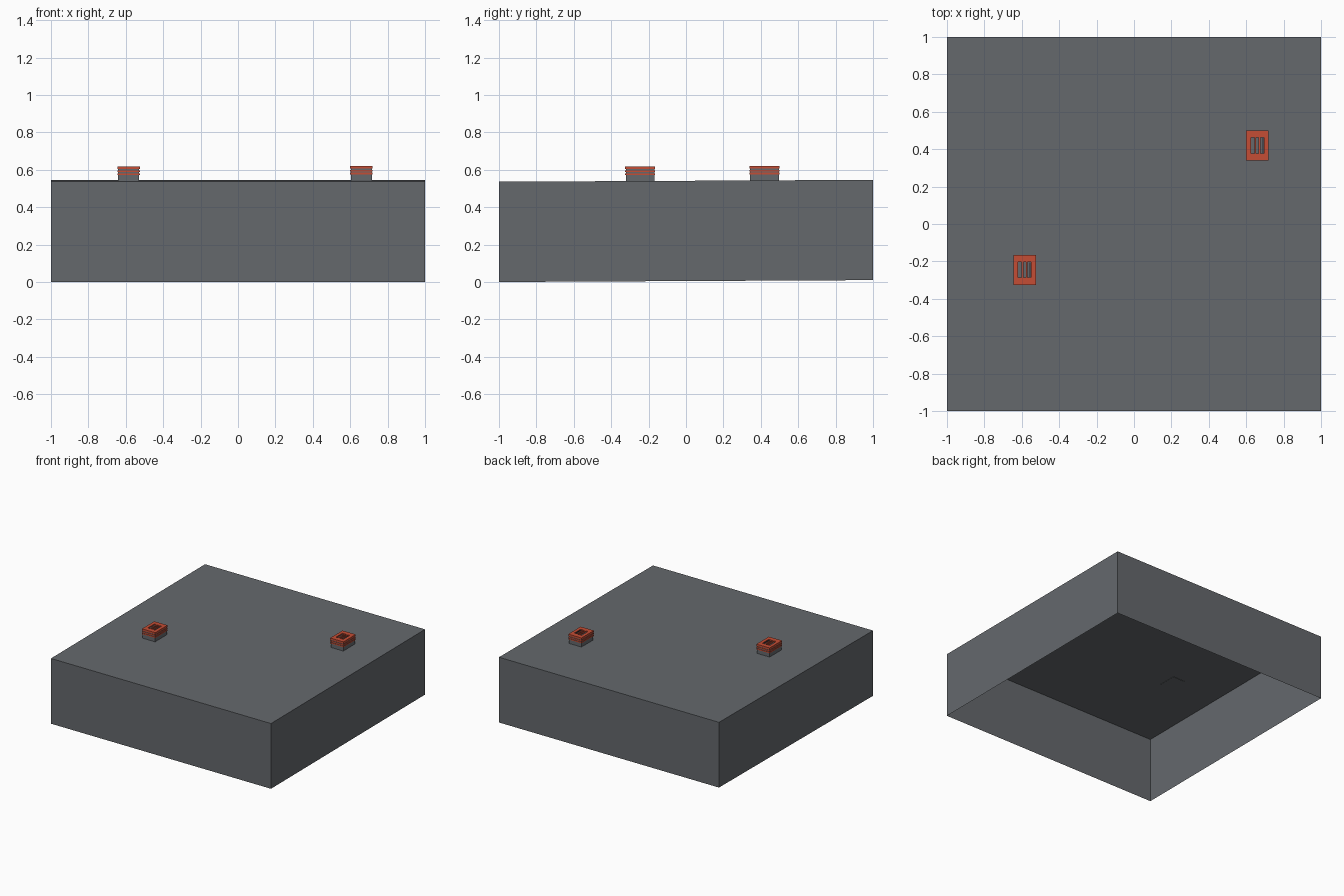
import bpy
import bmesh
from mathutils import Matrix, Vector

cube = bpy.data.objects.get("Cube")
if cube:
    bpy.data.objects.remove(cube, do_unlink=True)


def material(name, rgb):
    m = bpy.data.materials.new(name)
    m.use_nodes = True
    m.diffuse_color = (*rgb, 1)
    m.node_tree.nodes["Principled BSDF"].inputs["Base Color"].default_value = (*rgb, 1)
    return m


GREY = material("slate grey", (0.13, 0.14, 0.152))
RED = material("brick red", (0.56, 0.075, 0.035))
DARK = material("dark slot", (0.02, 0.02, 0.025))
SLOPE = 0.005


def finish(name, bm, mat):
    mesh = bpy.data.meshes.new(name)
    bm.to_mesh(mesh)
    bm.free()
    mesh.materials.append(mat)
    obj = bpy.data.objects.new(name, mesh)
    bpy.context.collection.objects.link(obj)
    return obj


def add_box(bm, center, size):
    matrix = Matrix.Translation(center) @ Matrix.Diagonal((*size, 1))
    return bmesh.ops.create_cube(bm, size=1, matrix=matrix)["verts"]


def box(name, center, size, mat):
    bm = bmesh.new()
    add_box(bm, center, size)
    return finish(name, bm, mat)


# Hollow building shell, open underneath and very slightly tilted
bm = bmesh.new()
add_box(bm, (0, 0, 0.268), (2, 2, 0.536))
bm.faces.ensure_lookup_table()
bottom = [f for f in bm.faces if f.normal.z < -0.5]
bmesh.ops.delete(bm, geom=bottom, context="FACES_ONLY")
for v in bm.verts:
    v.co.z += SLOPE * (v.co.y + 1)
finish("building_shell", bm, GREY)


def roof_vent(side, x, y):
    base = 0.536 + SLOPE * (y + 1)
    w, d, h = 0.12, 0.16, 0.078
    # Grey casing
    box(side + "_vent_casing", (x, y, base + h / 2 - 0.006),
        (w - 0.006, d - 0.006, h - 0.008), GREY)
    # Red louvre bands around the upper casing
    for i, z in enumerate((0.037, 0.052)):
        box(f"{side}_vent_louvre_{i + 1}", (x, y, base + z), (w, d, 0.009), RED)
    # Red lid frame with bars between the slots
    bm = bmesh.new()
    for s in (-1, 1):
        add_box(bm, (x + s * 0.047, y, base + 0.07), (0.026, d, 0.014))
        add_box(bm, (x, y + s * 0.061, base + 0.07), (0.068, 0.038, 0.014))
        add_box(bm, (x + s * 0.011, y, base + 0.07), (0.009, 0.084, 0.014))
    finish(side + "_vent_lid", bm, RED)
    # Dark line in the outermost slot
    box(side + "_vent_slot", (x + 0.03, y, base + 0.072), (0.005, 0.08, 0.004), DARK)


roof_vent("right", -0.585, -0.245)
roof_vent("left", 0.66, 0.42)
